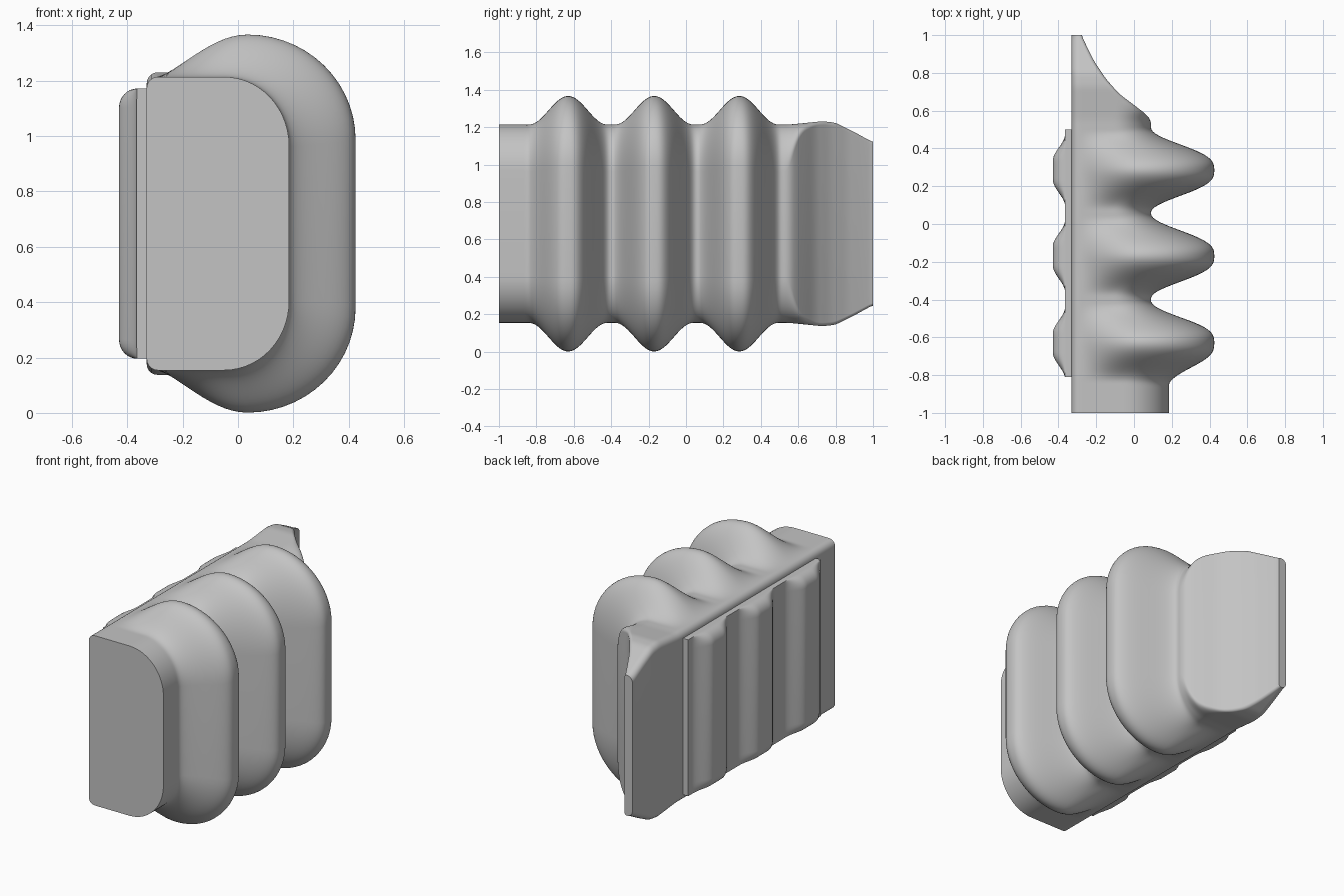
import bpy, bmesh, math

cube = bpy.data.objects.get("Cube")
if cube:
    bpy.data.objects.remove(cube, do_unlink=True)

GREY = bpy.data.materials.new("plain_grey")
GREY.use_nodes = True
GREY.diffuse_color = (0.55, 0.55, 0.55, 1)
GREY.node_tree.nodes["Principled BSDF"].inputs["Base Color"].default_value = (0.55, 0.55, 0.55, 1)

MID_Z = 0.684
FLAT_X = -0.33
PEAKS = (-0.63, -0.17, 0.285)


def linear(keys, y):
    for (a, va), (b, vb) in zip(keys, keys[1:]):
        if y <= b:
            t = max(0, (y - a) / (b - a))
            return va + (vb - va) * t
    return keys[-1][1]


def soft(keys, y, width=0.02):
    """Rounded interpolation of a short key list."""
    return sum(linear(keys, y + width * k / 3) for k in range(-3, 4)) / 7


def smooth(t):
    t = min(1, max(0, t))
    return t * t * (3 - 2 * t)


def loft(name, rings, angle):
    """Skin closed rings of equal length and cap both ends."""
    bm = bmesh.new()
    rows = [[bm.verts.new(p) for p in ring] for ring in rings]
    n = len(rows[0])
    for a, b in zip(rows, rows[1:]):
        for i in range(n):
            j = (i + 1) % n
            bm.faces.new((a[i], a[j], b[j], b[i]))
    bm.faces.new(rows[0])
    bm.faces.new(rows[-1])
    bmesh.ops.recalc_face_normals(bm, faces=bm.faces)
    mesh = bpy.data.meshes.new(name)
    bm.to_mesh(mesh)
    bm.free()
    mesh.materials.append(GREY)
    obj = bpy.data.objects.new(name, mesh)
    bpy.context.collection.objects.link(obj)
    bpy.ops.object.select_all(action='DESELECT')
    obj.select_set(True)
    bpy.context.view_layer.objects.active = obj
    bpy.ops.object.shade_smooth_by_angle(angle=math.radians(angle))
    return obj


# Body without its ridges: depth, half height and corner size along y
DEPTH = [(-1, .185), (-.8, .185), (-.63, .14), (-.5, .09), (.55, .09), (.58, .066),
         (.69, -.08), (.77, -.15), (.86, -.21), (.94, -.25), (1, -.278)]
HEIGHT = [(-1, .53), (.55, .53), (.65, .54), (.73, .548), (.8, .54), (.9, .49), (1, .435)]
CORNER_X = [(-1, .235), (-.8, .235), (-.5, .19), (.55, .19), (.58, .166),
            (.62, .11), (.69, .025), (1, .015)]
CORNER_Z = [(-1, .25), (.55, .25), (.58, .13), (.62, .05), (.69, .02), (1, .015)]


def body_ring(y):
    depth, low = soft(DEPTH, y), soft(HEIGHT, y)
    rx, rz = soft(CORNER_X, y), soft(CORNER_Z, y)
    d = min(abs(y - p) for p in PEAKS)
    wave = (1 + math.cos(math.pi * min(1, d / .225))) / 2
    out = 1 - (1 - wave) ** 1.5
    up = (1 + math.cos(math.pi * min(1, d / .21))) / 2
    depth += (.425 - depth) * out
    high = low + (.683 - low) * up
    rx += (.39 - rx) * out
    rz += (.38 - rz) * up
    start = depth - rx
    left = min(-.29, start - .003)
    edge = left - FLAT_X
    half = []
    # Outer rounded corner
    for k in range(15):
        a = math.pi / 2 * k / 14
        half.append((start + rx * math.cos(a), high - rz + rz * math.sin(a)))
    # Shoulder blending down to the flat side
    for k in range(1, 13):
        t = 1 - k / 12
        half.append((left + (start - left) * t,
                     low + (high - low) * math.sin(math.pi / 2 * t) ** 1.3))
    # Small corner beside the flat side
    for k in range(1, 6):
        a = math.pi / 2 * k / 5
        half.append((left - edge * math.sin(a), low - edge + edge * math.cos(a)))
    return ([(x, y, MID_Z + z) for x, z in half]
            + [(x, y, MID_Z - z) for x, z in reversed(half)])


STEPS = 180
loft("ridged_body", [body_ring(-1 + 2 * i / STEPS) for i in range(STEPS + 1)], 32)


# Raised plate on the flat side with three rounded ribs
def plate_ring(y):
    d = min(abs(y - p) for p in PEAKS)
    rib = .065 * (1 - smooth((d - .05) / .14))
    half = .488
    top = [(FLAT_X + .02, half), (FLAT_X - .03, half)]
    for k in range(9):
        a = math.pi / 2 * k / 8
        top.append((FLAT_X - .035 - rib * math.sin(a), half - .07 + .07 * math.cos(a)))
    return ([(x, y, MID_Z + z) for x, z in top]
            + [(x, y, MID_Z - z) for x, z in reversed(top)])


loft("ribbed_side_plate", [plate_ring(-.81 + 1.31 * i / 100) for i in range(101)], 35)
